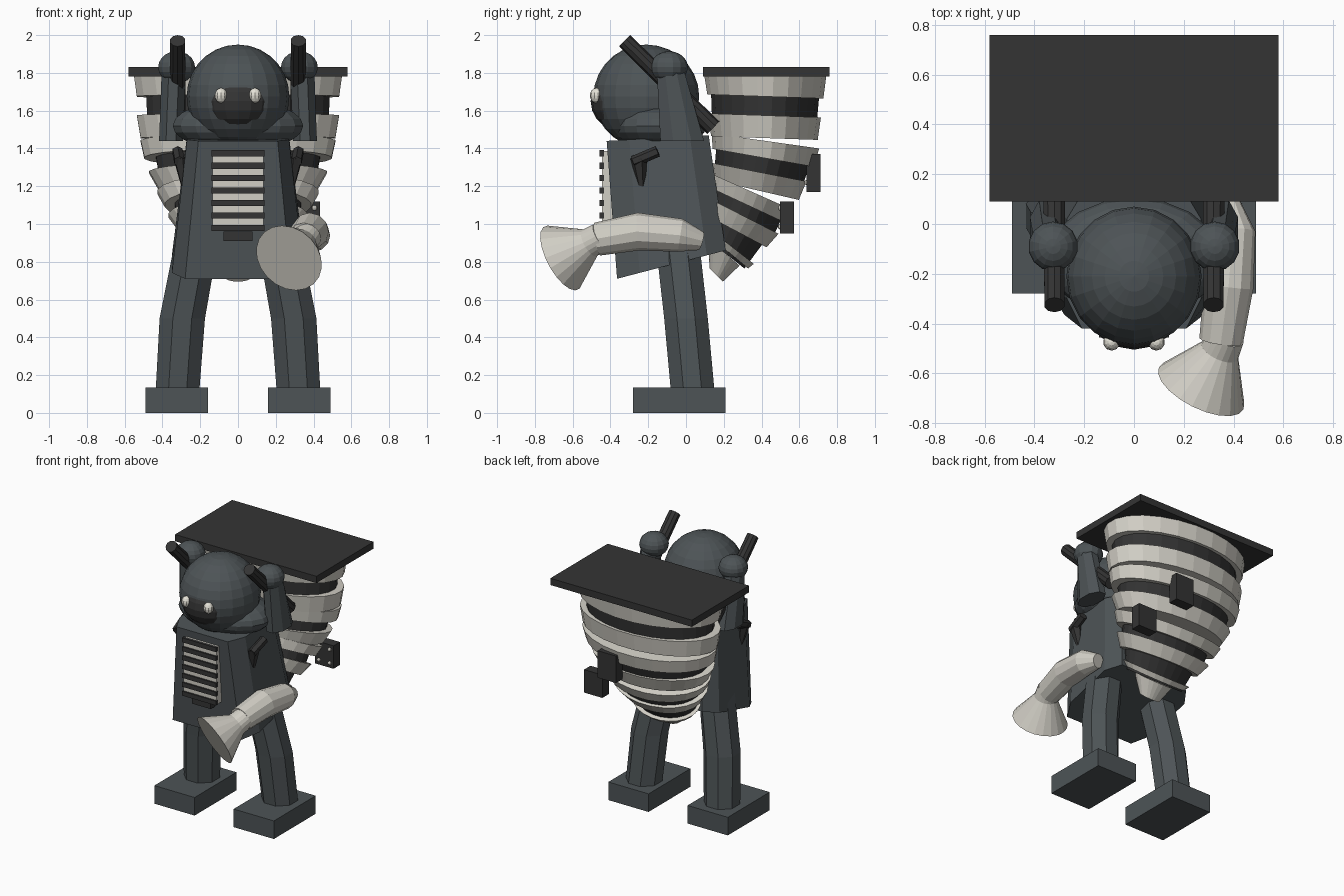
import bpy, bmesh, math
from mathutils import Vector, Matrix

cube = bpy.data.objects.get("Cube")
if cube:
    bpy.data.objects.remove(cube, do_unlink=True)


def material(name, rgb):
    m = bpy.data.materials.new(name)
    m.use_nodes = True
    m.diffuse_color = (*rgb, 1)
    m.node_tree.nodes["Principled BSDF"].inputs["Base Color"].default_value = (*rgb, 1)
    return m


SLATE = material("slate grey", (0.075, 0.088, 0.094))
DARK = material("charcoal", (0.034, 0.034, 0.034))
CREAM = material("bone cream", (0.64, 0.62, 0.56))
WHITE = material("eye white", (0.78, 0.76, 0.68))


def finish(name, bm, mat):
    bmesh.ops.recalc_face_normals(bm, faces=bm.faces)
    me = bpy.data.meshes.new(name)
    bm.to_mesh(me)
    bm.free()
    me.materials.append(mat)
    ob = bpy.data.objects.new(name, me)
    bpy.context.collection.objects.link(ob)
    return ob


def box(name, center, size, mat):
    bm = bmesh.new()
    bmesh.ops.create_cube(bm, size=1, matrix=Matrix.Translation(center) @ Matrix.Diagonal((*size, 1)))
    return finish(name, bm, mat)


def ball(name, center, radii, mat, seg=18, rings=12):
    bm = bmesh.new()
    bmesh.ops.create_uvsphere(bm, u_segments=seg, v_segments=rings, radius=1,
                              matrix=Matrix.Translation(center) @ Matrix.Diagonal((*radii, 1)))
    return finish(name, bm, mat)


def loft(name, rings, mat):
    """Skin equal-length point rings and cap both ends."""
    bm = bmesh.new()
    vs = [[bm.verts.new(p) for p in r] for r in rings]
    n = len(vs[0])
    for a, b in zip(vs, vs[1:]):
        for i in range(n):
            j = (i + 1) % n
            bm.faces.new((a[i], a[j], b[j], b[i]))
    bm.faces.new(vs[0])
    bm.faces.new(vs[-1])
    return finish(name, bm, mat)


def ring(c, rx, ry, tilt=0, sides=8):
    """Ellipse around c, its rear edge lowered by tilt degrees."""
    t = math.radians(tilt)
    pts = []
    for i in range(sides):
        a = 2 * math.pi * (i + 0.5) / sides
        x, y = rx * math.cos(a), ry * math.sin(a)
        pts.append(Vector(c) + Vector((x, y * math.cos(t), -y * math.sin(t))))
    return pts


def tube(name, path, mat, sides=10):
    """Round tube through (point, radius) stations."""
    pts = [Vector(p) for p, r in path]
    rings = []
    for i, (p, r) in enumerate(path):
        d = pts[min(i + 1, len(pts) - 1)] - pts[max(i - 1, 0)]
        q = d.to_track_quat('Z', 'X')
        rings.append([pts[i] + q @ Vector((r * math.cos(2 * math.pi * k / sides),
                                           r * math.sin(2 * math.pi * k / sides), 0))
                      for k in range(sides)])
    return loft(name, rings, mat)


# Paired parts
for s, side in ((1, "left"), (-1, "right")):
    box(f"{side}_foot", (s * 0.325, -0.035, 0.067), (0.33, 0.49, 0.134), SLATE)
    loft(f"{side}_leg", [ring((s * 0.32, 0.035, 0.12), 0.125, 0.125),
                         ring((s * 0.295, 0, 0.5), 0.13, 0.125),
                         ring((s * 0.22, -0.045, 0.9), 0.125, 0.125)], SLATE)
    loft(f"{side}_upper_arm", [ring((s * 0.34, -0.08, 1.8), 0.07, 0.08),
                               ring((s * 0.355, -0.02, 1.44), 0.068, 0.125)], SLATE)
    ball(f"{side}_shoulder_ball", (s * 0.325, -0.09, 1.83), (0.1, 0.1, 0.085), SLATE, 14, 10)
    tube(f"{side}_shoulder_barrel", [((s * 0.32, -0.325, 1.97), 0.042),
                                     ((s * 0.32, 0.145, 1.51), 0.046)], DARK)
    tube(f"{side}_claw_arm", [((s * 0.31, -0.28, 1.33), 0.03), ((s * 0.32, -0.15, 1.385), 0.03)], DARK, 6)
    tube(f"{side}_claw_spike", [((s * 0.3, -0.25, 1.35), 0.045), ((s * 0.275, -0.23, 1.15), 0.012)], DARK, 6)
    ball(f"{side}_eye", (s * 0.09, -0.475, 1.68), (0.034, 0.034, 0.04), WHITE, 10, 8)


# Torso: chamfered, tapered and cut on a slant below
def torso_ring(front, back, wf, ws, zf, zb):
    half = [(wf, front), (ws, front + 0.12), (ws, back - 0.1), (wf, back)]
    pts = half + [(-x, y) for x, y in reversed(half)]
    return [(x, y, zf + (zb - zf) * (y - front) / (back - front)) for x, y in pts]


loft("torso", [torso_ring(-0.42, 0.12, 0.21, 0.27, 1.44, 1.47),
               torso_ring(-0.365, 0.21, 0.28, 0.35, 0.71, 0.86)], SLATE)
ball("collar", (0, -0.14, 1.52), (0.35, 0.245, 0.135), SLATE)
ball("head", (0, -0.21, 1.675), (0.272, 0.28, 0.275), SLATE, 20, 14)
ball("face", (0, -0.34, 1.65), (0.185, 0.165, 0.16), DARK, 16, 10)

# Chest grille
box("grille_plate", (0, -0.415, 1.175), (0.27, 0.06, 0.425), CREAM)
for i in range(7):
    box(f"grille_bar_{i + 1}", (0, -0.446, 1.375 - i * 0.066), (0.28, 0.022, 0.033), DARK)
box("belt_buckle", (0, -0.39, 0.935), (0.155, 0.08, 0.05), DARK)

# Horn arm, held on one side only
tube("horn_arm", [((0.38, 0.08, 0.91), 0.05), ((0.40, -0.03, 0.94), 0.088),
                  ((0.38, -0.25, 0.96), 0.1), ((0.35, -0.47, 0.92), 0.088)], CREAM, 12)
tube("horn_bell", [((0.37, -0.45, 0.935), 0.075), ((0.345, -0.51, 0.9), 0.08),
                   ((0.27, -0.66, 0.82), 0.19)], CREAM, 20)

# Back pack: plate on a drooping, banded cone; band = y, z, tilt, rx, ry at each end
box("pack_plate", (0, 0.425, 1.805), (1.16, 0.67, 0.05), DARK)
bands = [
    ("cream", (0.42, 1.78, 0, 0.555, 0.325), (0.42, 1.675, 2, 0.54, 0.31)),
    ("dark", (0.42, 1.70, 0, 0.49, 0.29), (0.415, 1.55, 2, 0.485, 0.28)),
    ("cream", (0.417, 1.575, 2, 0.54, 0.3), (0.415, 1.455, 2, 0.52, 0.285)),
    ("cream", (0.42, 1.44, 8, 0.52, 0.29), (0.41, 1.35, 10, 0.5, 0.275)),
    ("dark", (0.41, 1.37, 10, 0.44, 0.255), (0.385, 1.25, 11, 0.42, 0.24)),
    ("cream", (0.385, 1.275, 11, 0.475, 0.26), (0.37, 1.18, 13, 0.42, 0.235)),
    ("cream", (0.35, 1.17, 24, 0.43, 0.235), (0.325, 1.1, 25, 0.39, 0.225)),
    ("dark", (0.33, 1.12, 25, 0.34, 0.2), (0.285, 1.0, 27, 0.32, 0.19)),
    ("cream", (0.3, 1.045, 27, 0.37, 0.215), (0.26, 0.965, 28, 0.31, 0.19)),
    ("dark", (0.26, 0.98, 32, 0.27, 0.17), (0.2, 0.85, 38, 0.23, 0.14)),
    ("cream", (0.23, 0.89, 38, 0.27, 0.165), (0.215, 0.86, 40, 0.24, 0.15)),
    ("cream", (0.2, 0.85, 40, 0.15, 0.11), (0.16, 0.73, 45, 0.08, 0.05)),
]
for i, (kind, *ends) in enumerate(bands):
    loft(f"pack_{kind}_band_{i + 1}", [ring((0, y, z), rx, ry, t, 24) for y, z, t, rx, ry in ends],
         CREAM if kind == "cream" else DARK)

# Control boxes on the pack, studded on their inner face
for name, c, h in (("upper", (0.15, 0.675, 1.27), 0.2), ("lower", (0.36, 0.535, 1.035), 0.17)):
    box(f"{name}_control_box", c, (0.15, 0.075, h), DARK)
    for dx in (-0.045, 0.045):
        for dz in (-0.05, 0.05):
            ball(f"{name}_stud", (c[0] + dx, c[1] - 0.038, c[2] + dz), (0.014, 0.01, 0.014), CREAM, 8, 6)
